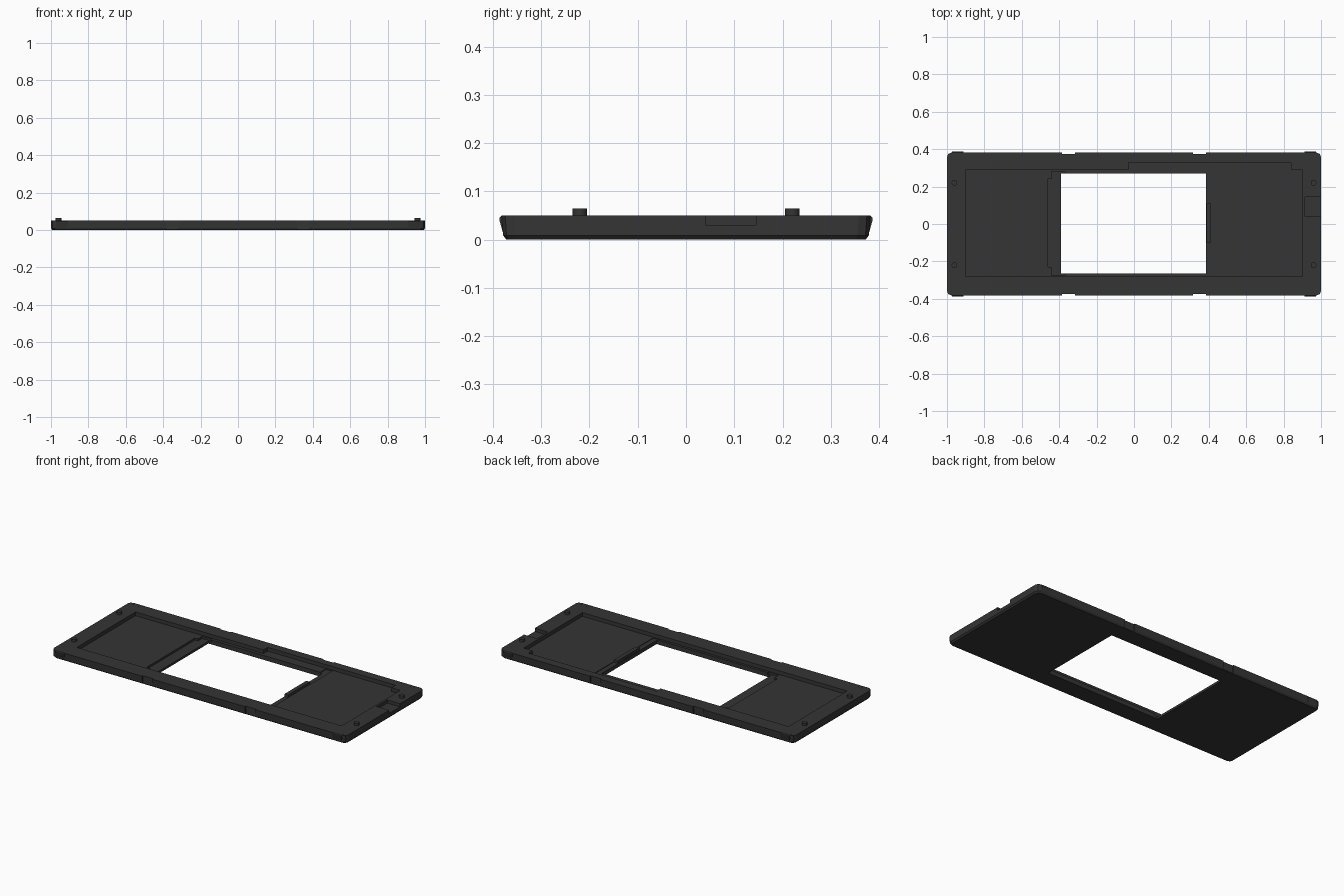
import bpy, bmesh

if "Cube" in bpy.data.objects:
    bpy.data.objects.remove(bpy.data.objects["Cube"])

mat = bpy.data.materials.new("charcoal plastic")
mat.diffuse_color = (0.035, 0.035, 0.035, 1)
mat.use_nodes = True
mat.node_tree.nodes["Principled BSDF"].inputs["Base Color"].default_value = mat.diffuse_color


def loft(name, rings):
    """Closed solid through stacked outlines: [(z, [(x, y), ...]), ...]."""
    bm = bmesh.new()
    loops = [[bm.verts.new((x, y, z)) for x, y in pts] for z, pts in rings]
    n = len(loops[0])
    for low, high in zip(loops, loops[1:]):
        for i in range(n):
            j = (i + 1) % n
            bm.faces.new((low[i], low[j], high[j], high[i]))
    bm.faces.new(loops[0][::-1])
    bm.faces.new(loops[-1])
    bmesh.ops.recalc_face_normals(bm, faces=bm.faces)
    mesh = bpy.data.meshes.new(name)
    bm.to_mesh(mesh)
    bm.free()
    obj = bpy.data.objects.new(name, mesh)
    bpy.context.collection.objects.link(obj)
    mesh.materials.append(mat)
    return obj


def rect(x0, x1, y0, y1):
    return [(x0, y0), (x1, y0), (x1, y1), (x0, y1)]


def block(name, x0, x1, y0, y1, z0, z1):
    return loft(name, [(z0, rect(x0, x1, y0, y1)), (z1, rect(x0, x1, y0, y1))])


def rounded(hx, hy, c):
    """Rectangle with two-step rounded corners."""
    k = c * 0.3
    q = [(hx, hy - c), (hx - k, hy - k), (hx - c, hy)]
    return (q + [(-x, y) for x, y in q[::-1]]
            + [(-x, -y) for x, y in q] + [(x, -y) for x, y in q[::-1]])


# Tray body with a chamfered underside
tray = loft("tray", [(0, rounded(0.992, 0.372, 0.02)),
                     (0.009, rounded(1.0, 0.379, 0.024)),
                     (0.05, rounded(1.0, 0.382, 0.024))])


def cut(cutter):
    mod = tray.modifiers.new(cutter.name, 'BOOLEAN')
    mod.operation = 'DIFFERENCE'
    mod.solver = 'EXACT'
    mod.object = cutter
    cutter.hide_render = True
    cutter.hide_viewport = True


# Shallow pocket, widened along the back right
pocket = [(-.9, -.28), (.9, -.28), (.9, .29), (.84, .29), (.84, .33),
          (-.03, .33), (-.03, .29), (-.9, .29)]
cut(loft("pocket_cutter", [(0.027, pocket), (0.08, pocket)]))

# Lower strips either side of the window
left_strip = [(-.46, -.23), (-.44, -.23), (-.44, -.275), (-.37, -.275),
              (-.37, .28), (-.44, .28), (-.44, .24), (-.46, .24)]
cut(loft("left_strip_cutter", [(0.014, left_strip), (0.07, left_strip)]))
cut(block("right_strip_cutter", .37, .415, -.277, .325, .023, .075))

# Central window
cut(block("window_cutter", -.39, .385, -.265, .27, -.05, .1))

# Connector opening on the right end
cut(block("port_cutter", .913, 1.05, .04, .145, .03, .09))

# Shallow notches in the long edges
for sx in (-1, 1):
    for sy in (-1, 1):
        xs = sorted((sx * .315, sx * .385))
        ys = sorted((sy * .374, sy * .45))
        cut(block("edge_notch_cutter", *xs, *ys, -.03, .12))

# Raised lip beside the window
block("window_lip", .387, .412, -.10, .11, .015, .04)

# Locating pegs and corner clips
for sx in (-1, 1):
    for sy in (-1, 1):
        bpy.ops.mesh.primitive_cylinder_add(
            vertices=20, radius=.015, depth=.025,
            location=(sx * .96, sy * .22, .0525))
        peg = bpy.context.object
        peg.name = "locating_peg"
        peg.data.materials.append(mat)
        bpy.ops.object.shade_smooth_by_angle()

        xs = sorted((sx * .912, sx * .972))
        loft("corner_clip", [
            (.010, rect(*xs, *sorted((sy * .360, sy * .378)))),
            (.040, rect(*xs, *sorted((sy * .360, sy * .3865)))),
            (.045, rect(*xs, *sorted((sy * .360, sy * .3865)))),
            (.0505, rect(*xs, *sorted((sy * .360, sy * .381))))])
